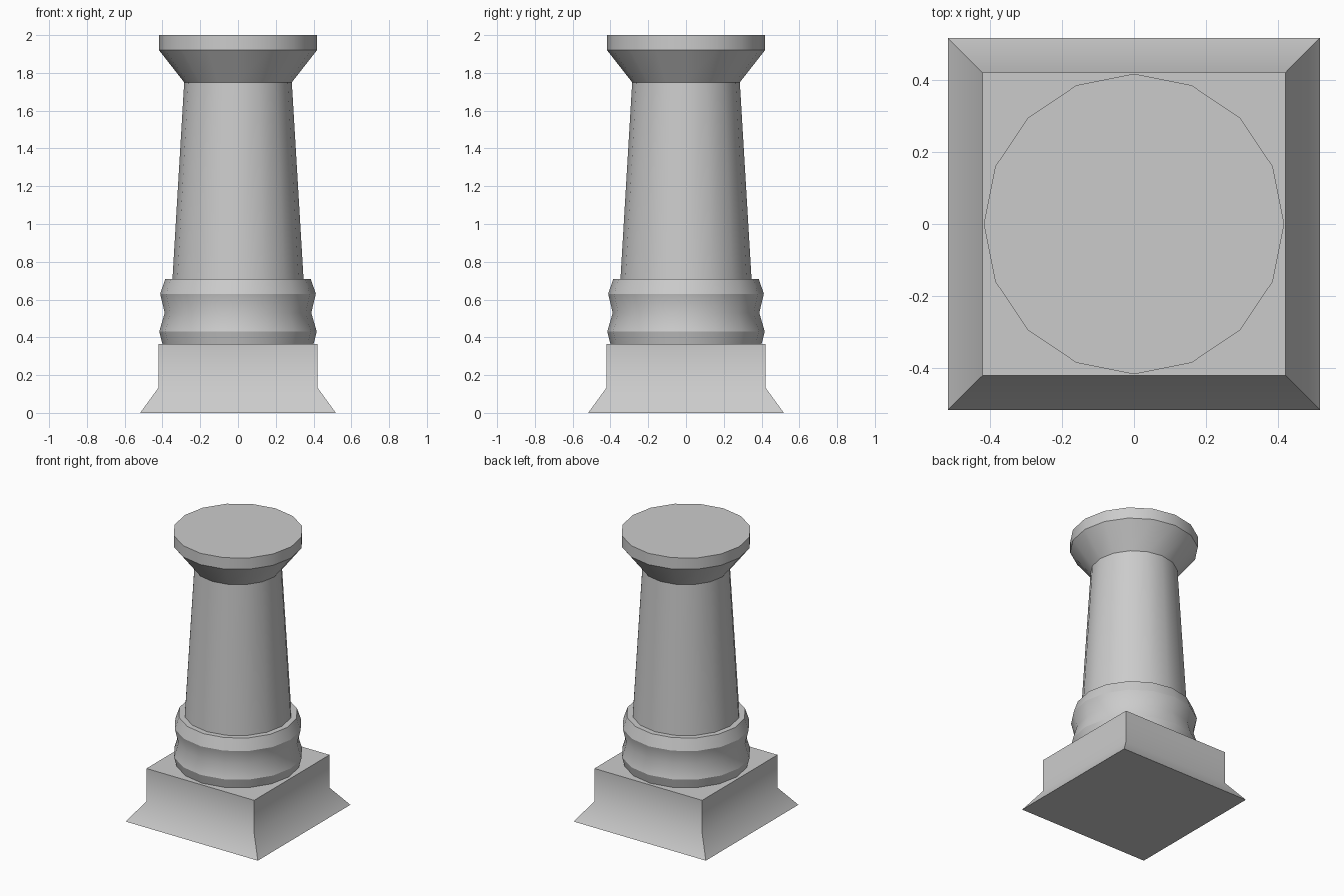
import bpy, bmesh, math

cube = bpy.data.objects.get("Cube")
if cube:
    bpy.data.objects.remove(cube, do_unlink=True)

stone = bpy.data.materials.new("grey stone")
stone.use_nodes = True
colour = (0.6, 0.6, 0.6, 1)
stone.diffuse_color = colour
stone.node_tree.nodes["Principled BSDF"].inputs["Base Color"].default_value = colour


def stack(name, sides, turn, profile, angle):
    """Closed solid made of regular polygon rings, given as (radius, height)."""
    bm = bmesh.new()
    rings = []
    for radius, z in profile:
        ring = []
        for i in range(sides):
            a = turn + math.tau * i / sides
            ring.append(bm.verts.new((radius * math.cos(a), radius * math.sin(a), z)))
        rings.append(ring)
    for low, high in zip(rings, rings[1:]):
        for i in range(sides):
            j = (i + 1) % sides
            bm.faces.new((low[i], low[j], high[j], high[i]))
    bm.faces.new(rings[0][::-1])
    bm.faces.new(rings[-1])
    mesh = bpy.data.meshes.new(name)
    bm.to_mesh(mesh)
    bm.free()
    mesh.materials.append(stone)
    obj = bpy.data.objects.new(name, mesh)
    bpy.context.collection.objects.link(obj)
    bpy.ops.object.select_all(action="DESELECT")
    obj.select_set(True)
    bpy.context.view_layer.objects.active = obj
    bpy.ops.object.shade_smooth_by_angle(angle=math.radians(angle))


# Square plinth with a flared foot
diagonal = math.sqrt(2)
stack("plinth", 4, math.pi / 4,
      [(half * diagonal, z) for half, z in ((0.518, 0), (0.422, 0.132), (0.422, 0.365))], 40)

# Moulded base ring with two bulges
stack("base_moulding", 16, 0,
      [(0.4, 0.365), (0.417, 0.43), (0.388, 0.53), (0.412, 0.63), (0.385, 0.71)], 30)

# Tapered shaft
stack("shaft", 16, 0, [(0.347, 0.71), (0.285, 1.75)], 30)

# Flared capital with a flat disc on top
stack("capital", 16, 0, [(0.285, 1.75), (0.418, 1.92), (0.418, 2)], 30)
